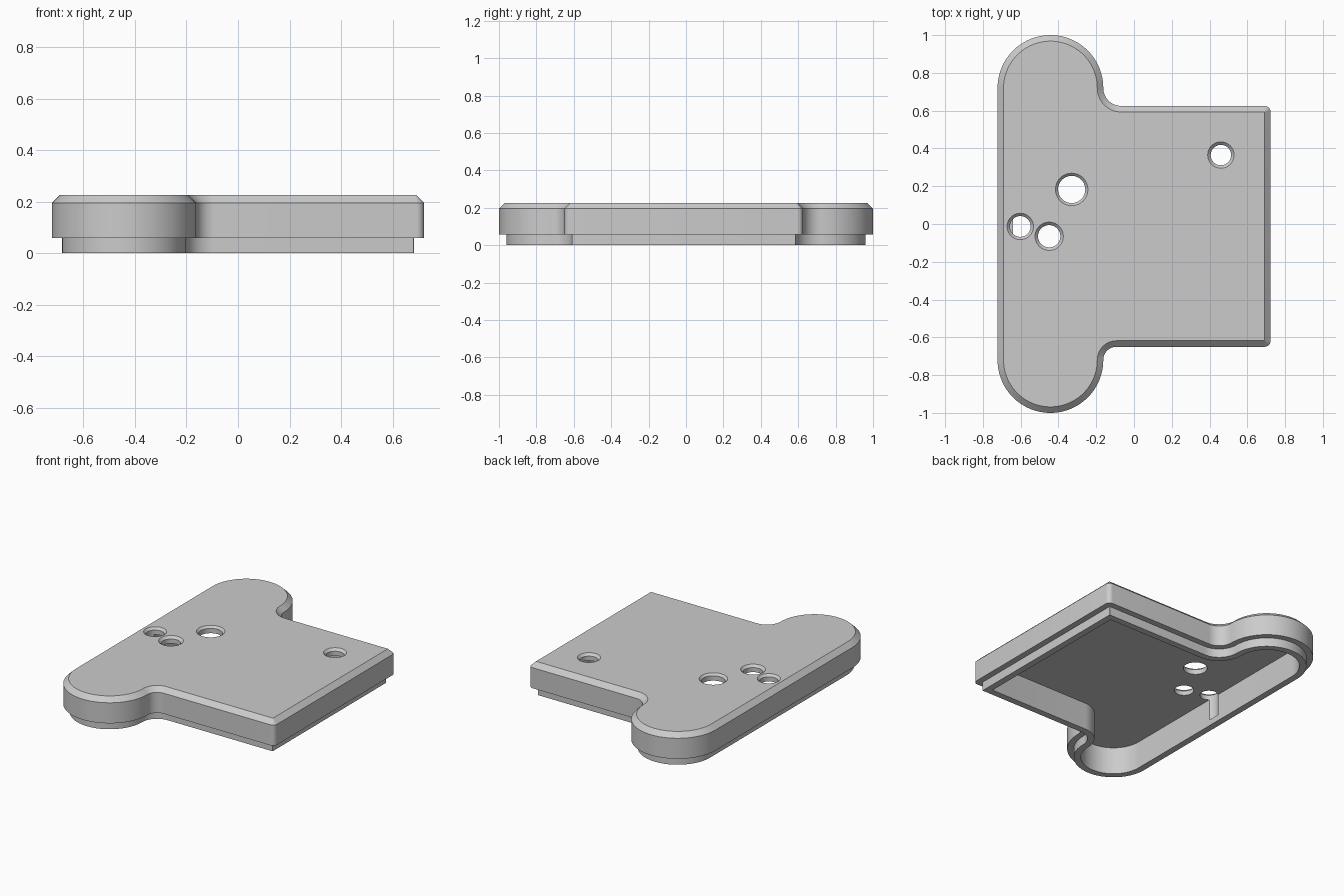
import bpy, bmesh
from math import sin, cos, radians, tau
from mathutils import Vector

if "Cube" in bpy.data.objects:
    bpy.data.objects.remove(bpy.data.objects["Cube"], do_unlink=True)

LOBE_X, LOBE_Y, LOBE_R = -0.4425, 0.72, 0.28
EDGE_X, BACK_Y, FRONT_Y, CORNER_R = 0.7225, 0.625, -0.65, 0.03


def arc(cx, cy, r, a0, a1, steps):
    angles = [radians(a0 + (a1 - a0) * i / steps) for i in range(steps + 1)]
    return [Vector((cx + r * cos(a), cy + r * sin(a))) for a in angles]


def outline(d):
    """Cover outline moved inward by d, counter-clockwise, constant point count."""
    lobe = LOBE_R - d
    back_r, front_r = LOBE_Y - BACK_Y, LOBE_Y + FRONT_Y
    neck = LOBE_X + LOBE_R
    corner = max(CORNER_R - d, 0.002)
    cx = EDGE_X - d - corner
    pts = arc(cx, FRONT_Y + d + corner, corner, -90, 0, 6)
    pts += arc(cx, BACK_Y - d - corner, corner, 0, 90, 6)
    pts += arc(neck + back_r, LOBE_Y, back_r + d, 270, 180, 16)
    pts += arc(LOBE_X, LOBE_Y, lobe, 0, 180, 48)[1:]
    pts += arc(LOBE_X, -LOBE_Y, lobe, 180, 360, 48)
    pts += arc(neck + front_r, -LOBE_Y, front_r + d, 180, 90, 16)[1:]
    return pts


def skin(bm, rings):
    """Bridge rings of points and close both ends."""
    loops = [[bm.verts.new(p) for p in ring] for ring in rings]
    n = len(loops[0])
    for a, b in zip(loops, loops[1:]):
        for i in range(n):
            j = (i + 1) % n
            bm.faces.new((a[i], a[j], b[j], b[i]))
    bm.faces.new(loops[0])
    bm.faces.new(loops[-1])


def make_object(name, bm):
    bmesh.ops.recalc_face_normals(bm, faces=bm.faces[:])
    mesh = bpy.data.meshes.new(name)
    bm.to_mesh(mesh)
    bm.free()
    obj = bpy.data.objects.new(name, mesh)
    bpy.context.collection.objects.link(obj)
    return obj


# Hollow cover: ceiling, inner wall, lip, ledge, outer wall, chamfer, top
sections = [(0.083, 0.18), (0.083, 0), (0.04, 0), (0.04, 0.058),
            (0, 0.058), (0, 0.195), (0.032, 0.226)]
bm = bmesh.new()
skin(bm, [[p.to_3d() + Vector((0, 0, z)) for p in outline(d)] for d, z in sections])
cover = make_object("cover", bm)

# Countersunk holes: x, y, bore radius, rim radius
holes = [(-0.33, 0.183, 0.072, 0.086), (-0.602, -0.013, 0.055, 0.07),
         (-0.449, -0.065, 0.059, 0.075), (0.46, 0.365, 0.054, 0.07)]
bm = bmesh.new()
for x, y, bore, rim in holes:
    profile = [(bore, 0.04), (bore, 0.226 - (rim - bore)), (rim, 0.226), (rim, 0.3)]
    skin(bm, [[Vector((x + r * cos(tau * i / 40), y + r * sin(tau * i / 40), z))
               for i in range(40)] for r, z in profile])
cutter = make_object("hole_cutter", bm)
cutter.hide_render = True

# Cut the holes and remove the cutter
bpy.context.view_layer.objects.active = cover
cover.select_set(True)
cut = cover.modifiers.new("holes", 'BOOLEAN')
cut.operation, cut.solver, cut.object = 'DIFFERENCE', 'EXACT', cutter
bpy.ops.object.modifier_apply(modifier=cut.name)
bpy.data.objects.remove(cutter, do_unlink=True)

# Plain grey finish
grey = bpy.data.materials.new("light_grey")
grey.use_nodes = True
colour = (0.6, 0.6, 0.6, 1)
grey.diffuse_color = colour
grey.node_tree.nodes["Principled BSDF"].inputs["Base Color"].default_value = colour
cover.data.materials.clear()
cover.data.materials.append(grey)
bpy.ops.object.shade_smooth_by_angle(angle=radians(30))
